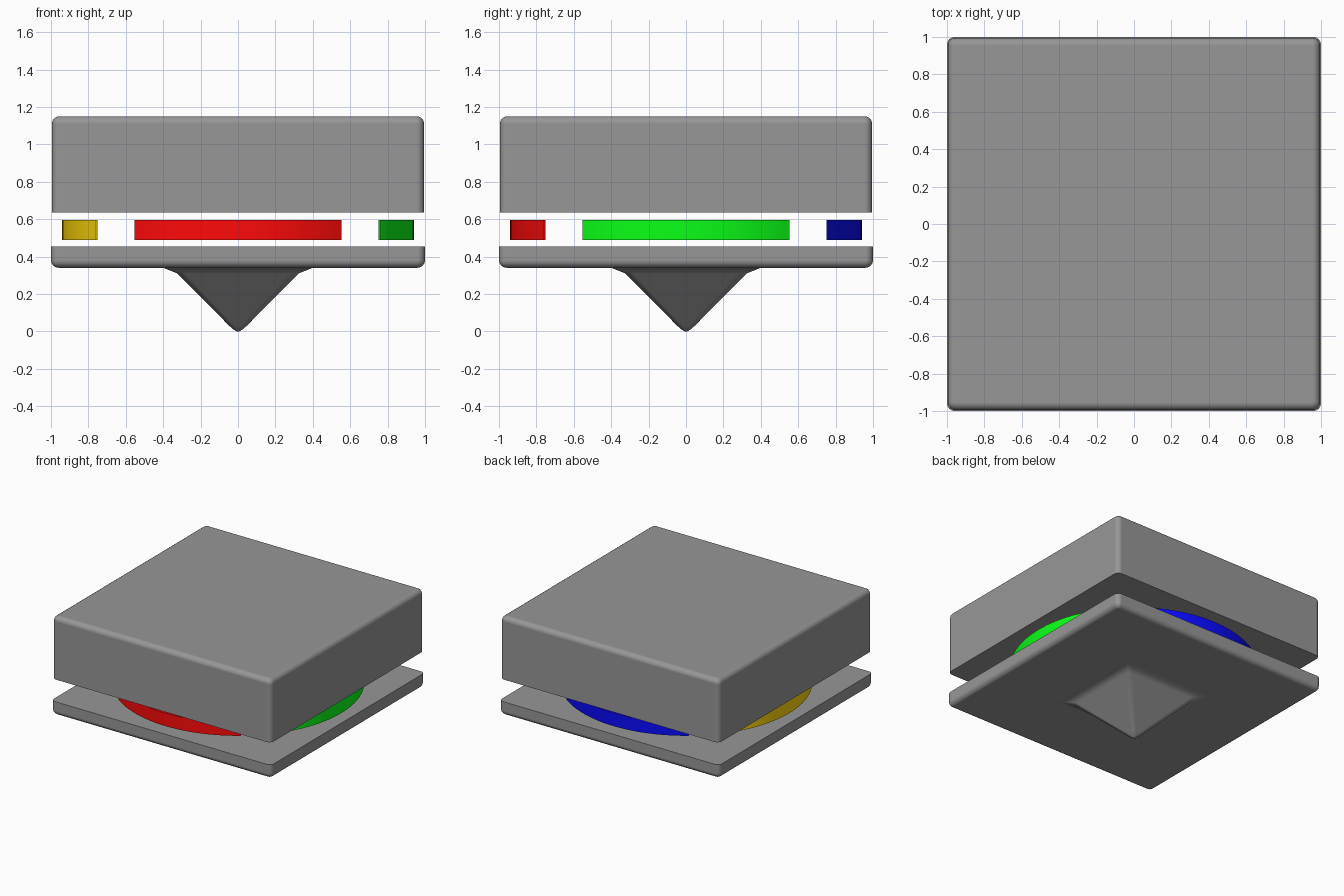
import bpy, bmesh, math

if "Cube" in bpy.data.objects:
    bpy.data.objects.remove(bpy.data.objects["Cube"])


def finish(name, bm, colour, angle=35):
    bmesh.ops.recalc_face_normals(bm, faces=bm.faces)
    me = bpy.data.meshes.new(name)
    bm.to_mesh(me)
    bm.free()
    ob = bpy.data.objects.new(name, me)
    bpy.context.collection.objects.link(ob)
    bpy.ops.object.select_all(action='DESELECT')
    bpy.context.view_layer.objects.active = ob
    ob.select_set(True)
    bpy.ops.object.shade_smooth_by_angle(angle=math.radians(angle))
    # keep the large flat faces flat next to the rounded rims
    wn = ob.modifiers.new("flat_faces", 'WEIGHTED_NORMAL')
    wn.keep_sharp = True
    wn.weight = 100
    mat = bpy.data.materials.new(name)
    mat.diffuse_color = colour
    mat.use_nodes = True
    mat.node_tree.nodes["Principled BSDF"].inputs["Base Color"].default_value = mat.diffuse_color
    me.materials.append(mat)
    return ob


def square_stack(name, rings, colour, steps=4):
    """Loft rounded squares given as (half width, corner radius, z)."""
    bm = bmesh.new()
    loops = []
    for half, r, z in rings:
        loop = []
        for q in range(4):
            mid = math.radians(45 + 90 * q)
            cx = math.copysign(half - r, math.cos(mid))
            cy = math.copysign(half - r, math.sin(mid))
            for i in range(steps + 1):
                a = math.radians(90 * (q + i / steps))
                loop.append(bm.verts.new((cx + r * math.cos(a), cy + r * math.sin(a), z)))
        loops.append(loop)
    n = len(loops[0])
    for a, b in zip(loops, loops[1:]):
        for i in range(n):
            bm.faces.new((a[i], a[(i + 1) % n], b[(i + 1) % n], b[i]))
    bm.faces.new(loops[0])
    bm.faces.new(loops[-1])
    return finish(name, bm, colour)


def rounded_edge(half, r, z, sign, steps=4):
    """Rings rounding a box rim, from the side wall to the flat face."""
    out = []
    for i in range(steps + 1):
        a = math.pi / 2 * i / steps
        inset = r * (1 - math.cos(a))
        out.append((half - inset, r - inset * 0.9, z - sign * r * (1 - math.sin(a))))
    return out


GREY = (0.31, 0.31, 0.31, 1)

# Upper box: sharp lower rim, rounded top rim
square_stack("upper_box", [(0.995, 0.04, 0.635)] + rounded_edge(0.995, 0.04, 1.15, 1), GREY)

# Lower plate flowing into a soft pyramid foot
foot = [(0.40, 0.01, 0.34), (0.325, 0.04, 0.31),
        (0.045, 0.03, 0.028), (0.025, 0.02, 0.01), (0.006, 0.005, 0.0)]
square_stack("lower_plate", [(1.0, 0.04, 0.455)] + rounded_edge(1.0, 0.04, 0.34, -1) + foot, GREY)

# Four coloured buttons: circle segments with a straight back
buttons = [("red_button", (1.0, 0.003, 0.003, 1), -90),
           ("green_button", (0.003, 1.0, 0.008, 1), 0),
           ("blue_button", (0.003, 0.003, 1.0, 1), 90),
           ("yellow_button", (1.0, 0.68, 0.003, 1), 180)]
R, HALF, BACK = 0.94, 0.553, 0.75
sweep = math.asin(HALF / R)
for name, colour, turn in buttons:
    bm = bmesh.new()
    arc = [sweep * (i / 12 - 1) for i in range(25)]
    outline = [(R * math.cos(a), R * math.sin(a)) for a in arc]
    outline += [(BACK, HALF), (BACK, -HALF)]
    face = bm.faces.new([bm.verts.new((x, y, 0.488)) for x, y in outline])
    ext = bmesh.ops.extrude_face_region(bm, geom=[face])
    top = [g for g in ext["geom"] if isinstance(g, bmesh.types.BMVert)]
    bmesh.ops.translate(bm, verts=top, vec=(0, 0, 0.107))
    ob = finish(name, bm, colour)
    ob.rotation_euler.z = math.radians(turn)
